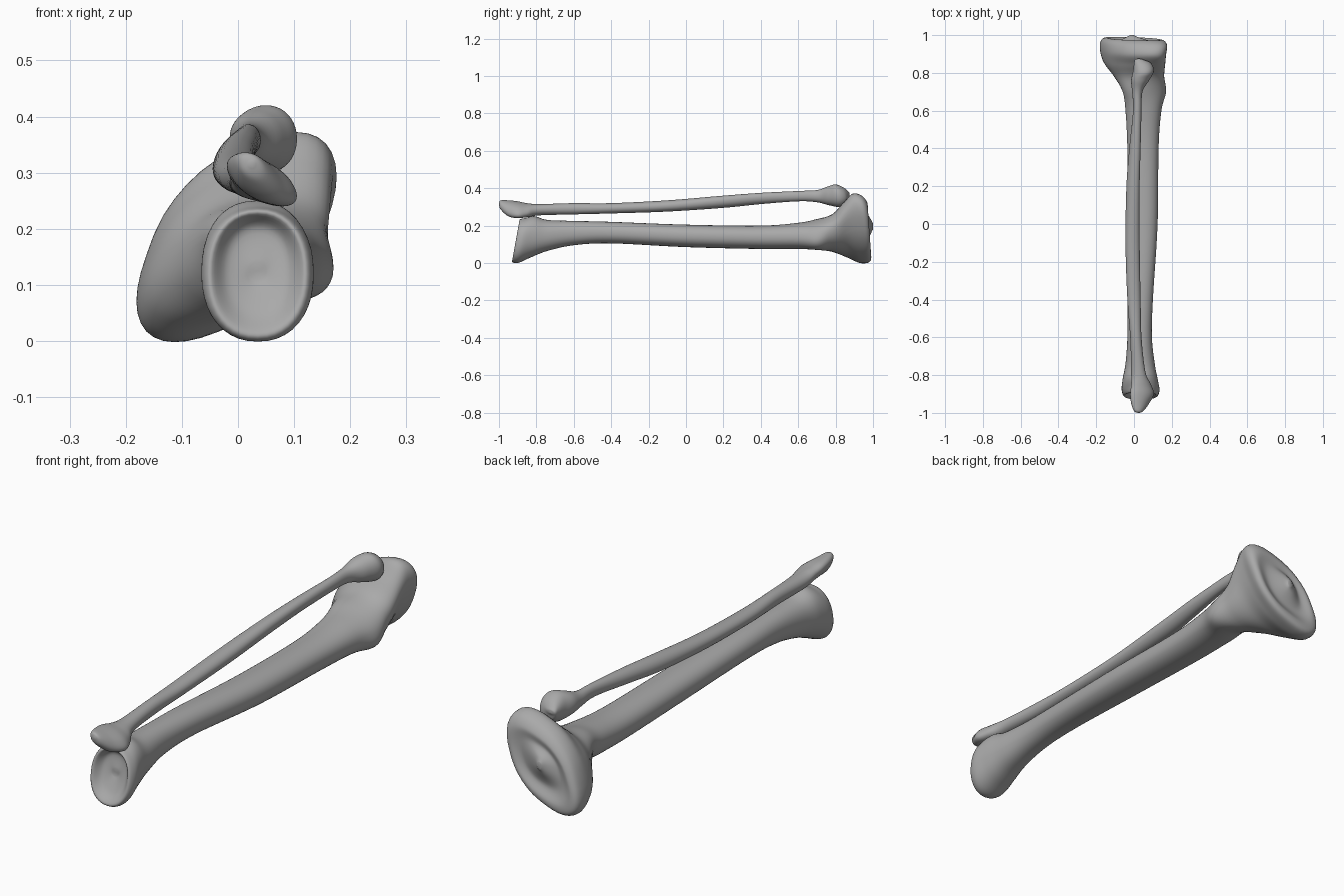
import bpy
import bmesh
from math import sin, cos, pi, radians, copysign
from mathutils import Vector

SIDES = 40        # points around each bone
STEPS = 6         # rings between two stations
UNIT = 0.01       # stations are written in hundredths

default_cube = bpy.data.objects.get("Cube")
if default_cube:
    bpy.data.objects.remove(default_cube, do_unlink=True)


def make_material(name, colour):
    material = bpy.data.materials.new(name)
    material.use_nodes = True
    material.diffuse_color = colour
    shader = material.node_tree.nodes["Principled BSDF"]
    shader.inputs["Base Color"].default_value = colour
    shader.inputs["Roughness"].default_value = 0.7
    return material


def catmull_rom(before, start, end, after, t):
    """Smooth blend of two stations, using their neighbours for the slope."""
    blended = []
    for a, b, c, d in zip(before, start, end, after):
        slope = c - a
        curve = 2 * a - 5 * b + 4 * c - d
        twist = 3 * (b - c) + d - a
        blended.append(b + (slope * t + curve * t * t + twist * t ** 3) / 2)
    return blended


def smooth_stations(stations):
    last = len(stations) - 1
    for i in range(last):
        neighbours = [stations[min(max(i + k, 0), last)] for k in (-1, 0, 1, 2)]
        for step in range(STEPS):
            yield catmull_rom(*neighbours, step / STEPS)
    yield stations[last]


def rounded(value, power):
    return copysign(abs(value) ** power, value)


def ring_points(station, power):
    """Rounded section filling a box, leaning by skew and tipped by tilt."""
    y, left, right, low, high, skew, tilt = station
    middle_x, half_x = (left + right) / 2, (right - left) / 2
    middle_z, half_z = (low + high) / 2, (high - low) / 2
    for i in range(SIDES):
        angle = 2 * pi * i / SIDES
        across = rounded(cos(angle), power)
        upward = rounded(sin(angle + radians(skew)), power)
        yield Vector((middle_x + half_x * across,
                      y + tilt * upward,
                      middle_z + half_z * upward)) * UNIT


def build_bone(name, stations, material, power):
    """Loft one closed bone through its stations."""
    bm = bmesh.new()
    rings = [[bm.verts.new(p) for p in ring_points(s, power)]
             for s in smooth_stations(stations)]
    for ring, following in zip(rings, rings[1:]):
        for i in range(SIDES):
            j = (i + 1) % SIDES
            bm.faces.new((ring[i], ring[j], following[j], following[i]))
    for ring in (rings[0], rings[-1]):
        centre = sum((v.co for v in ring), Vector()) / SIDES
        hub = bm.verts.new(centre)
        for i in range(SIDES):
            bm.faces.new((ring[i], ring[(i + 1) % SIDES], hub))
    bmesh.ops.recalc_face_normals(bm, faces=bm.faces)
    mesh = bpy.data.meshes.new(name)
    bm.to_mesh(mesh)
    bm.free()
    mesh.materials.append(material)
    bone = bpy.data.objects.new(name, mesh)
    bpy.context.collection.objects.link(bone)
    bpy.ops.object.select_all(action="DESELECT")
    bone.select_set(True)
    bpy.context.view_layer.objects.active = bone
    bpy.ops.object.shade_smooth_by_angle(angle=radians(60))
    return bone


bone_grey = make_material("bone grey", (0.4, 0.4, 0.4, 1))

# Station columns: y, left, right, low, high, skew, tilt

# Thick bone: hollow ankle face, slim shaft, broad slanted knee plateau
shin_stations = [
    (-87, 2, 5, 11, 14, 0, 0),
    (-88, -2, 9, 5, 20, 0, 2),
    (-91, -5, 12, 1, 23, 0, 2),
    (-88, -6.5, 13.5, 0, 24, 0, 2),
    (-82, -6, 12.5, 3, 25, 0, 1),
    (-74, -4.5, 11, 6.5, 23, 0, 0),
    (-60, -3.5, 9.5, 9.5, 22.5, 0, 0),
    (-40, -3.5, 10, 10.5, 22, 0, 0),
    (0, -3, 12.5, 8.5, 20.5, 0, 0),
    (40, -3.5, 13, 7.5, 20, 0, 0),
    (60, -4.5, 14.5, 7.5, 21.5, -5, 0),
    (70, -6, 17, 7, 23.5, -15, 0),
    (78, -10.5, 16, 6, 26, 10, 0),
    (85, -16, 16.5, 3, 32, 30, -1),
    (91, -18, 17, 0, 37, 35, -2),
    (96, -17.5, 17.5, 0.5, 36, 35, -2),
    (98, -14.5, 15, 4, 32, 35, -1),
    (97, -9, 9, 10, 27, 30, 0),
    (99, -4, 2, 16, 23, 20, 0),
    (100, -2, 0, 18, 21, 0, 0),
]
build_bone("shin_bone", shin_stations, bone_grey, 0.9)

# Thin bone: pointed ankle end, bowed shaft, knobbed upper head
calf_stations = [
    (-100, 2, 3, 31, 32, 0, 0),
    (-99, 0, 5, 28.5, 33.5, -20, 0),
    (-95, -1.5, 8, 25, 33.5, -30, 0),
    (-90, -2, 10.5, 24, 33, -35, 0),
    (-85, -1.5, 9, 24.5, 32, -25, 0),
    (-78, -1.5, 6, 25.5, 31.5, 0, 0),
    (-60, -2, 4, 26, 32, 0, 0),
    (-40, -3.5, 3.5, 26.5, 32, 0, 0),
    (-10, -4.5, 3, 27.5, 33.5, 0, 0),
    (20, -4, 3, 29.5, 36, 10, 0),
    (40, -2.5, 3.5, 31.5, 37.5, 10, 0),
    (60, -0.5, 4, 33, 38.5, 0, 0),
    (70, -1, 4.5, 32.5, 39, 0, 0),
    (76, -1.5, 8, 31, 41, 0, 0),
    (81, -0.5, 10.5, 30, 42, 0, -1),
    (85, 0, 9, 32, 40.5, 0, -1),
    (87, 0.5, 5, 35, 38, 0, 0),
    (87.5, 2, 3, 36, 37, 0, 0),
]
build_bone("calf_bone", calf_stations, bone_grey, 0.95)
